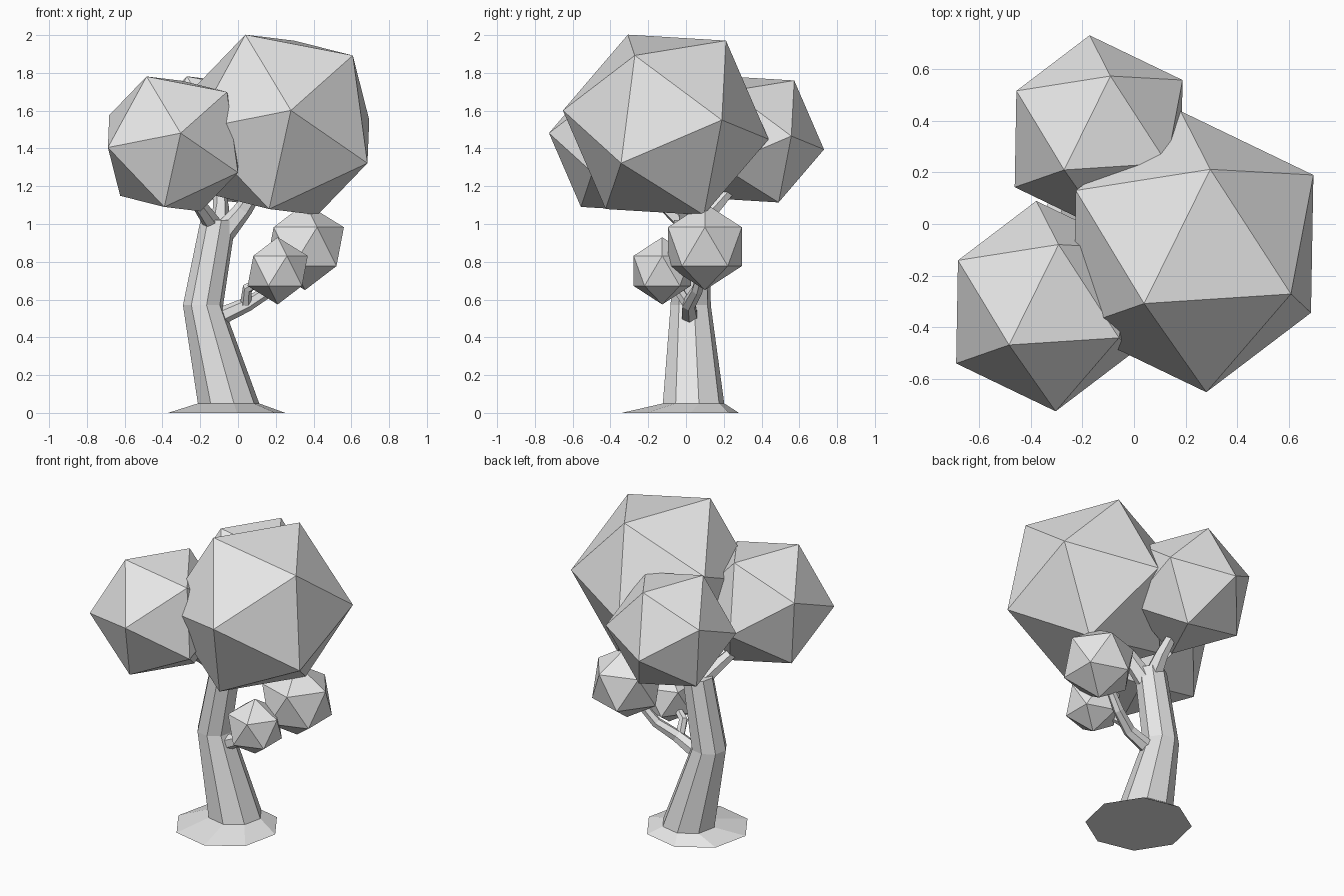
import bpy
import bmesh
from math import cos, sin, tau, radians
from mathutils import Matrix, Vector

if "Cube" in bpy.data.objects:
    bpy.data.objects.remove(bpy.data.objects["Cube"])

# Single plain grey for the whole tree
GREY = (0.8, 0.8, 0.8, 1)
grey = bpy.data.materials.new("plain_grey")
grey.use_nodes = True
grey.diffuse_color = GREY
grey.node_tree.nodes["Principled BSDF"].inputs["Base Color"].default_value = GREY


def finish(name, bm):
    bmesh.ops.recalc_face_normals(bm, faces=bm.faces)
    mesh = bpy.data.meshes.new(name)
    bm.to_mesh(mesh)
    bm.free()
    mesh.materials.append(grey)
    obj = bpy.data.objects.new(name, mesh)
    bpy.context.collection.objects.link(obj)
    return obj


def limb(name, path, sides, level=False, turn=0):
    """Tapered limb through (point, radius) stations; level keeps rings flat."""
    bm = bmesh.new()
    points = [Vector(p) for p, r in path]
    rings = []
    for i, (p, r) in enumerate(path):
        along = points[min(i + 1, len(points) - 1)] - points[max(i - 1, 0)]
        if level:
            along = Vector((0, 0, 1))
        spin = Vector((0, 0, 1)).rotation_difference(along)
        ring = []
        for k in range(sides):
            a = tau * k / sides + radians(turn)
            ring.append(bm.verts.new(points[i] + spin @ Vector((r * cos(a), r * sin(a), 0))))
        rings.append(ring)
    for low, high in zip(rings, rings[1:]):
        for k in range(sides):
            n = (k + 1) % sides
            bm.faces.new((low[k], low[n], high[n], high[k]))
    bm.faces.new(rings[0][::-1])
    bm.faces.new(rings[-1])
    return finish(name, bm)


def foliage(name, centre, radius, turn=Matrix.Identity(4)):
    bm = bmesh.new()
    bmesh.ops.create_icosphere(bm, subdivisions=1, radius=radius,
                               matrix=Matrix.Translation(centre) @ turn)
    return finish(name, bm)


# Trunk with flared foot
limb("trunk", [((-0.06, -0.03, 0), 0.315), ((-0.05, 0.04, 0.05), 0.165),
               ((-0.185, 0.025, 0.57), 0.108), ((-0.105, 0.03, 1.02), 0.095)],
     8, level=True, turn=10)

# Upper branches reaching into the crowns
limb("main_branch", [((-0.07, 0.02, 0.96), 0.06), ((0.03, 0, 1.08), 0.048),
                     ((0.14, -0.05, 1.25), 0.035)], 6)
limb("front_branch", [((-0.12, 0.02, 0.98), 0.05), ((-0.19, -0.09, 1.08), 0.04),
                      ((-0.28, -0.22, 1.2), 0.03)], 6)
limb("back_branch", [((-0.1, 0.04, 0.97), 0.06), ((-0.09, 0.15, 1.09), 0.042),
                     ((-0.1, 0.25, 1.2), 0.03)], 6)

# Forked side branch
limb("side_branch", [((-0.14, 0.02, 0.49), 0.05), ((0.05, 0.015, 0.575), 0.038),
                     ((0.17, 0.06, 0.65), 0.032), ((0.3, 0.1, 0.8), 0.025)], 6)
limb("side_twig", [((0.04, 0.01, 0.57), 0.03), ((0.05, -0.045, 0.66), 0.028),
                   ((0.17, -0.11, 0.73), 0.022)], 6)

# The three crowns share one tilt, set by two neighbouring corners
pole = Vector((-0.19, -0.2, 0.475)).normalized()
corner = Vector((0.38, -0.163, 0.365))
side = (corner - pole * corner.dot(pole)).normalized()
tilt = Matrix((side, pole.cross(side), pole)).transposed().to_4x4()

foliage("main_crown", (0.23, -0.107, 1.525), 0.552, tilt)
foliage("front_crown", (-0.341, -0.318, 1.424), 0.413, tilt)
foliage("back_crown", (-0.137, 0.35, 1.448), 0.386, tilt)

# Small upright clumps on the side branch
foliage("outer_clump", (0.355, 0.1, 0.88), 0.23)
foliage("inner_clump", (0.21, -0.126, 0.752), 0.178)
